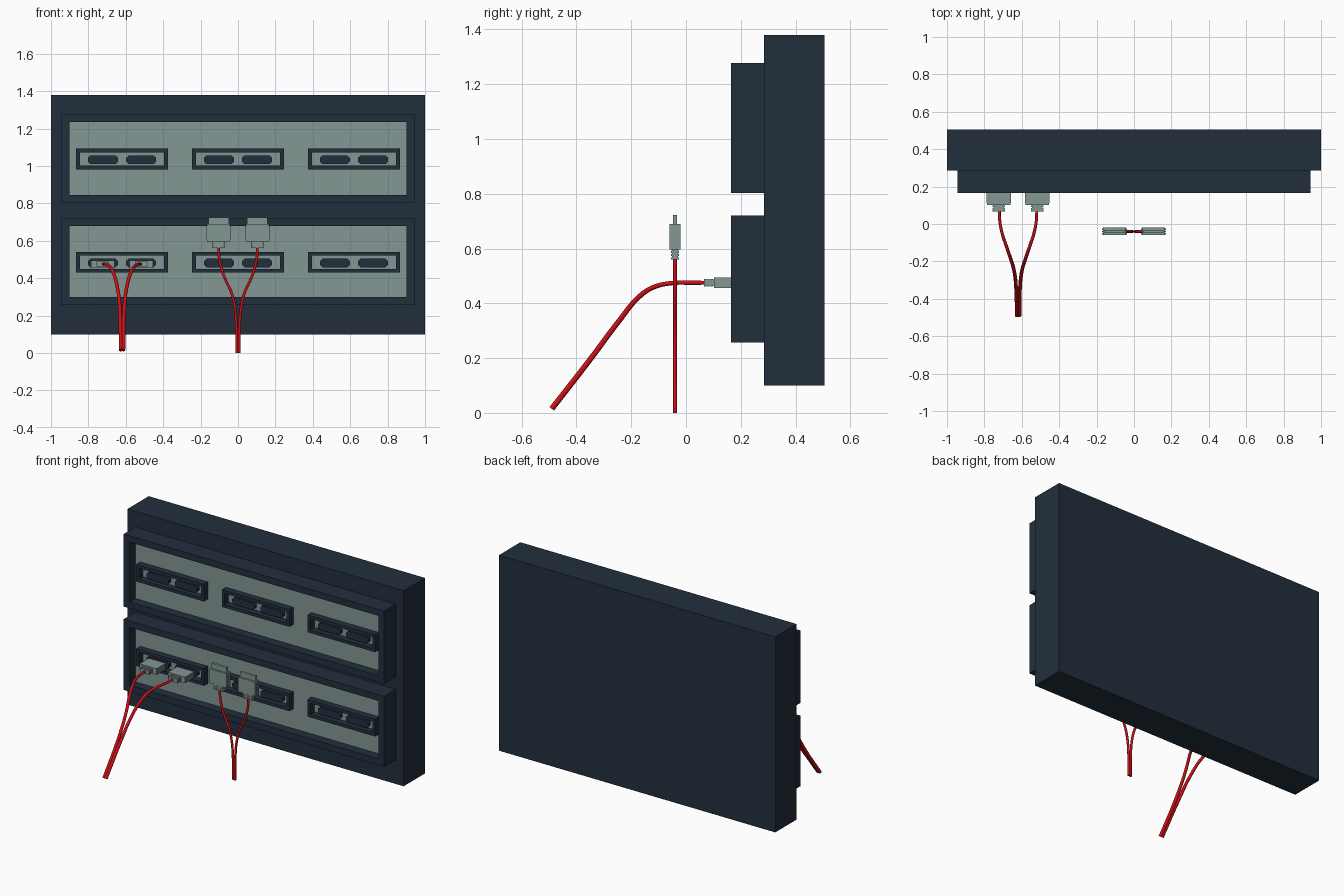
import bpy, bmesh, math
from mathutils import Matrix, Vector

if "Cube" in bpy.data.objects:
    bpy.data.objects.remove(bpy.data.objects["Cube"])


def material(name, rgb):
    m = bpy.data.materials.new(name)
    m.diffuse_color = (*rgb, 1)
    m.use_nodes = True
    m.node_tree.nodes["Principled BSDF"].inputs["Base Color"].default_value = m.diffuse_color
    return m


NAVY = material("dark navy", (0.016, 0.028, 0.046))
GREY = material("grey green", (0.225, 0.31, 0.295))
RED = material("cable red", (0.6, 0.005, 0.008))


def finish(name, bm, mat, matrix=None):
    if matrix:
        bm.transform(matrix)
    bmesh.ops.recalc_face_normals(bm, faces=bm.faces)
    me = bpy.data.meshes.new(name)
    bm.to_mesh(me)
    bm.free()
    me.materials.append(mat)
    ob = bpy.data.objects.new(name, me)
    bpy.context.collection.objects.link(ob)
    return ob


def add_box(bm, x0, x1, y0, y1, z0, z1):
    size = Matrix.Diagonal((x1 - x0, y1 - y0, z1 - z0, 1))
    mid = Matrix.Translation(((x0 + x1) / 2, (y0 + y1) / 2, (z0 + z1) / 2))
    bmesh.ops.create_cube(bm, size=1, matrix=mid @ size)


def box(name, mat, *dims):
    bm = bmesh.new()
    add_box(bm, *dims)
    return finish(name, bm, mat)


def ring(name, mat, x0, x1, z0, z1, t, y0, y1):
    """Rectangular frame with an open middle, wall thickness t."""
    bm = bmesh.new()

    def loop(d, y):
        return [bm.verts.new((x, y, z)) for x, z in
                ((x0 + d, z0 + d), (x1 - d, z0 + d), (x1 - d, z1 - d), (x0 + d, z1 - d))]

    loops = [loop(0, y0), loop(t, y0), loop(t, y1), loop(0, y1)]
    for a, b in zip(loops, loops[1:] + loops[:1]):
        for i in range(4):
            j = (i + 1) % 4
            bm.faces.new((a[i], a[j], b[j], b[i]))
    return finish(name, bm, mat)


def tongue(name, x, z, w, h, y0, y1):
    """Connector tongue with clipped corners."""
    bm = bmesh.new()
    c = 0.013
    pts = [(-w + c, -h), (w - c, -h), (w, -h + c), (w, h - c),
           (w - c, h), (-w + c, h), (-w, h - c), (-w, -h + c)]
    f = bm.faces.new([bm.verts.new((x + px, y0, z + pz)) for px, pz in pts])
    ext = bmesh.ops.extrude_face_region(bm, geom=[f])
    bmesh.ops.translate(bm, vec=(0, y1 - y0, 0),
                        verts=[v for v in ext["geom"] if isinstance(v, bmesh.types.BMVert)])
    finish(name, bm, NAVY)


def plug(name, matrix):
    """Flat plug pointing along +y, with a ribbed collar at its base."""
    bm = bmesh.new()
    for i in range(3):
        add_box(bm, -0.034, 0.034, i * 0.012, i * 0.012 + 0.008, -0.014, 0.014)
    add_box(bm, -0.029, 0.029, 0, 0.036, -0.011, 0.011)
    add_box(bm, -0.062, 0.062, 0.036, 0.13, -0.02, 0.02)
    add_box(bm, -0.055, 0.055, 0.13, 0.163, -0.008, 0.008)
    # side grip ribs
    for s in (-1, 1):
        for z in (-0.012, 0, 0.012):
            x = s * 0.063
            add_box(bm, x - 0.003, x + 0.003, 0.045, 0.12, z - 0.003, z + 0.003)
    finish(name, bm, GREY, matrix)


def cable(name, pts, r0, r1):
    cu = bpy.data.curves.new(name, "CURVE")
    cu.dimensions = "3D"
    cu.bevel_depth = 1
    cu.bevel_resolution = 3
    cu.resolution_u = 8
    cu.use_fill_caps = True
    sp = cu.splines.new("BEZIER")
    sp.bezier_points.add(len(pts) - 1)
    for i, (bp, p) in enumerate(zip(sp.bezier_points, pts)):
        bp.co = p
        bp.handle_left_type = bp.handle_right_type = "AUTO"
        bp.radius = r0 + (r1 - r0) * i / (len(pts) - 1)
    cu.materials.append(RED)
    ob = bpy.data.objects.new(name, cu)
    bpy.context.collection.objects.link(ob)
    bpy.ops.object.select_all(action="DESELECT")
    ob.select_set(True)
    bpy.context.view_layer.objects.active = ob
    bpy.ops.object.convert(target="MESH")
    bpy.ops.object.shade_smooth_by_angle(angle=math.radians(50))


# back slab
box("back_slab", NAVY, -1, 1, 0.285, 0.505, 0.10, 1.38)

# two rows: frame, recessed panel and three double ports each
for row, z0, z1, pz in (("lower", 0.257, 0.72, 0.485), ("upper", 0.802, 1.277, 1.037)):
    ring(row + "_frame", NAVY, -0.943, 0.943, z0, z1, 0.042, 0.165, 0.285)
    box(row + "_panel", GREY, -0.901, 0.901, 0.225, 0.285, z0 + 0.042, z1 - 0.042)
    for k, cx in enumerate((-0.62, 0, 0.62)):
        n = f"{row}_port_{k + 1}"
        ring(n + "_rim", NAVY, cx - 0.245, cx + 0.245, pz - 0.056, pz + 0.056, 0.02, 0.182, 0.225)
        for s in (-1, 1):
            tongue(f"{n}_tongue_{s}", cx + s * 0.102, pz - 0.004, 0.08, 0.023, 0.2, 0.225)

# plugged-in cable pair and loose upright cable pair, mirrored about their centres
for s, side in ((-1, "left"), (1, "right")):
    plug(f"plugged_in_plug_{side}", Matrix.Translation((-0.62 + s * 0.103, 0.066, 0.475)))
    path = ((0.1, 0.08, 0.475), (0.098, 0.02, 0.475), (0.085, -0.05, 0.474),
            (0.062, -0.12, 0.458), (0.045, -0.17, 0.425), (0.022, -0.245, 0.335),
            (0.01, -0.35, 0.195), (0.007, -0.49, 0.015))
    cable(f"plugged_in_cable_{side}", [(-0.62 + s * x, y, z) for x, y, z in path], 0.0075, 0.0105)

    plug(f"loose_plug_{side}", Matrix.Translation((s * 0.104, -0.04, 0.56)) @ Matrix.Rotation(math.pi / 2, 4, "X"))
    path = ((0.104, 0.57), (0.102, 0.52), (0.088, 0.45), (0.066, 0.39), (0.038, 0.33),
            (0.018, 0.25), (0.009, 0.15), (0.007, 0))
    cable(f"loose_cable_{side}", [(s * x, -0.04, z) for x, z in path], 0.0075, 0.0075)
